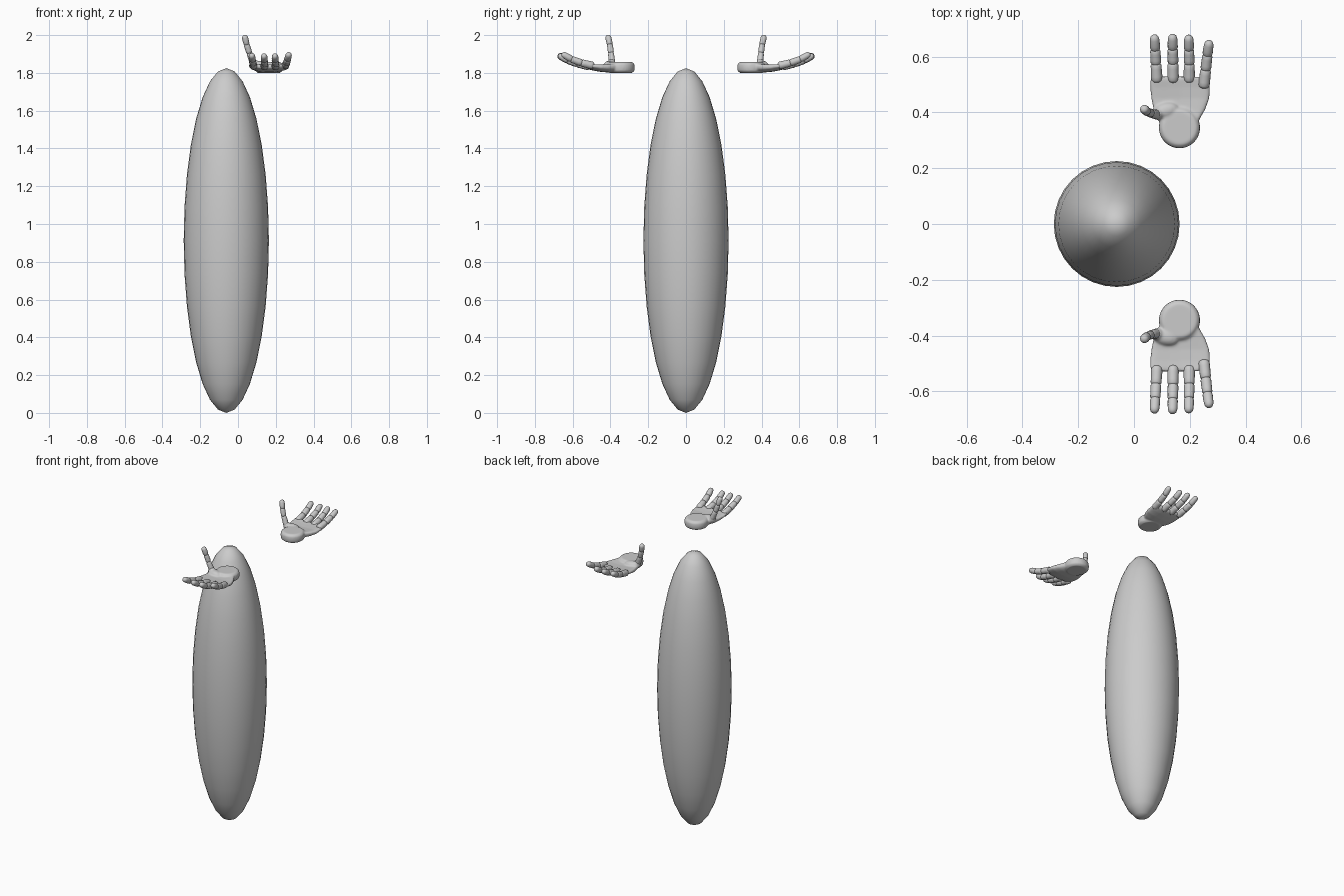
import bpy, bmesh, math
from mathutils import Vector, Matrix

if "Cube" in bpy.data.objects:
    bpy.data.objects.remove(bpy.data.objects["Cube"])

# One plain grey for everything
grey = bpy.data.materials.new("light_grey")
grey.use_nodes = True
COLOUR = (0.6, 0.6, 0.6, 1)
grey.diffuse_color = COLOUR
grey.node_tree.nodes["Principled BSDF"].inputs["Base Color"].default_value = COLOUR


def finish(name, bm, mirror=False):
    """Turn a bmesh into a smooth object, optionally reflected to -y."""
    if mirror:
        bmesh.ops.scale(bm, vec=(1, -1, 1), verts=bm.verts)
    bmesh.ops.recalc_face_normals(bm, faces=bm.faces)
    for f in bm.faces:
        f.smooth = True
    mesh = bpy.data.meshes.new(name)
    bm.to_mesh(mesh)
    bm.free()
    mesh.materials.append(grey)
    obj = bpy.data.objects.new(name, mesh)
    bpy.context.collection.objects.link(obj)
    return obj


def skin(bm, rings):
    """Bridge rings of coordinates and cap both ends."""
    loops = [[bm.verts.new(co) for co in ring] for ring in rings]
    n = len(loops[0])
    for a, b in zip(loops, loops[1:]):
        for i in range(n):
            j = (i + 1) % n
            bm.faces.new((a[i], a[j], b[j], b[i]))
    bm.faces.new(loops[0][::-1])
    bm.faces.new(loops[-1])


def ball(bm, centre, radii, turn=0, u=24, v=12):
    m = (Matrix.Translation(centre) @ Matrix.Rotation(turn, 4, 'Z')
         @ Matrix.Diagonal((*radii, 1)))
    bmesh.ops.create_uvsphere(bm, u_segments=u, v_segments=v, radius=1, matrix=m)


def segment(bm, a, b, ra, rb, last):
    """One finger bone: a tapered capsule, pinched at its joints."""
    a, b = Vector(a), Vector(b)
    axis = b - a
    side = axis.cross(Vector((0, 0, 1)) if abs(axis.normalized().z) < 0.8
                      else Vector((0, 1, 0))).normalized()
    up = side.cross(axis).normalized()
    profile = [(-0.06, 0.55), (0.0, 0.82), (0.1, 0.98), (0.3, 1.0), (0.7, 0.98)]
    profile += ([(0.85, 0.86), (0.95, 0.6), (1.0, 0.25)] if last
                else [(0.9, 1.0), (1.0, 0.85), (1.06, 0.55)])
    rings = []
    for t, k in profile:
        r = (ra + (rb - ra) * t) * k
        rings.append([a + axis * t + r * (side * math.cos(w) + up * math.sin(w))
                      for w in (math.tau * i / 14 for i in range(14))])
    skin(bm, rings)


# Body: tall ellipsoid
bm = bmesh.new()
ball(bm, (-0.062, 0, 0.9125), (0.2255, 0.2255, 0.9125), u=32, v=16)
finish("body", bm)

# Palm cross-sections: y, left x, right x, bottom z, top z
PALM = [(0.335, 0.105, 0.222, 1.806, 1.848), (0.37, 0.088, 0.232, 1.803, 1.846),
        (0.41, 0.070, 0.255, 1.802, 1.842), (0.45, 0.062, 0.270, 1.805, 1.840),
        (0.49, 0.058, 0.272, 1.812, 1.842), (0.517, 0.059, 0.266, 1.819, 1.845),
        (0.528, 0.064, 0.225, 1.824, 1.844)]

# Finger paths in the palm's frame: base, two knuckles, tip
FINGERS = {
    "index_finger": [(0.082, 0.512, 1.836), (0.079, 0.574, 1.850),
                     (0.076, 0.625, 1.868), (0.073, 0.677, 1.897)],
    "middle_finger": [(0.140, 0.512, 1.833), (0.140, 0.576, 1.848),
                      (0.139, 0.628, 1.866), (0.138, 0.679, 1.895)],
    "ring_finger": [(0.198, 0.512, 1.833), (0.198, 0.574, 1.848),
                    (0.197, 0.625, 1.866), (0.196, 0.676, 1.895)],
    "little_finger": [(0.250, 0.492, 1.838), (0.257, 0.553, 1.853),
                      (0.263, 0.606, 1.872), (0.270, 0.657, 1.902)],
    "thumb": [(0.082, 0.392, 1.850), (0.060, 0.397, 1.905),
              (0.046, 0.403, 1.950), (0.034, 0.414, 2.000)],
}

for prefix, mirror in (("left_hand", False), ("right_hand", True)):
    # Palm: lofted slab, round wrist and thumb mound fused into one skin
    bm = bmesh.new()
    rings = []
    for y, x0, x1, z0, z1 in PALM:
        ring = []
        for i in range(28):
            c, s = math.cos(math.tau * i / 28), math.sin(math.tau * i / 28)
            px = math.copysign(abs(c) ** 0.6, c)
            pz = math.copysign(abs(s) ** 0.6, s)
            ring.append(((x0 + x1) / 2 + px * (x1 - x0) / 2, y,
                         (z0 + z1) / 2 + pz * (z1 - z0) / 2 + 0.010 * px * px))
        rings.append(ring)
    skin(bm, rings)
    wrist = [(0.060, 1.800), (0.072, 1.811), (0.074, 1.829), (0.072, 1.847), (0.060, 1.858)]
    skin(bm, [[(0.163 + r * math.cos(math.tau * i / 32),
                0.345 + r * math.sin(math.tau * i / 32), z) for i in range(32)]
              for r, z in wrist])
    ball(bm, (0.112, 0.405, 1.840), (0.050, 0.030, 0.024), 0.25)
    ball(bm, (0.084, 0.395, 1.848), (0.022, 0.022, 0.026))
    palm = finish(prefix + "_palm", bm, mirror)
    remesh = palm.modifiers.new("fuse", 'REMESH')
    remesh.mode = 'VOXEL'
    remesh.voxel_size = 0.005
    remesh.use_smooth_shade = True
    soften = palm.modifiers.new("soften", 'SMOOTH')
    soften.iterations = 4

    # Fingers and thumb: three tapered bones each
    for name, path in FINGERS.items():
        bm = bmesh.new()
        radii = [0.021, 0.0195, 0.0185, 0.017]
        if name == "thumb":
            radii = [0.018, 0.016, 0.016, 0.017]
        for k in range(3):
            segment(bm, path[k], path[k + 1], radii[k], radii[k + 1], k == 2)
        finish(prefix + "_" + name, bm, mirror)
